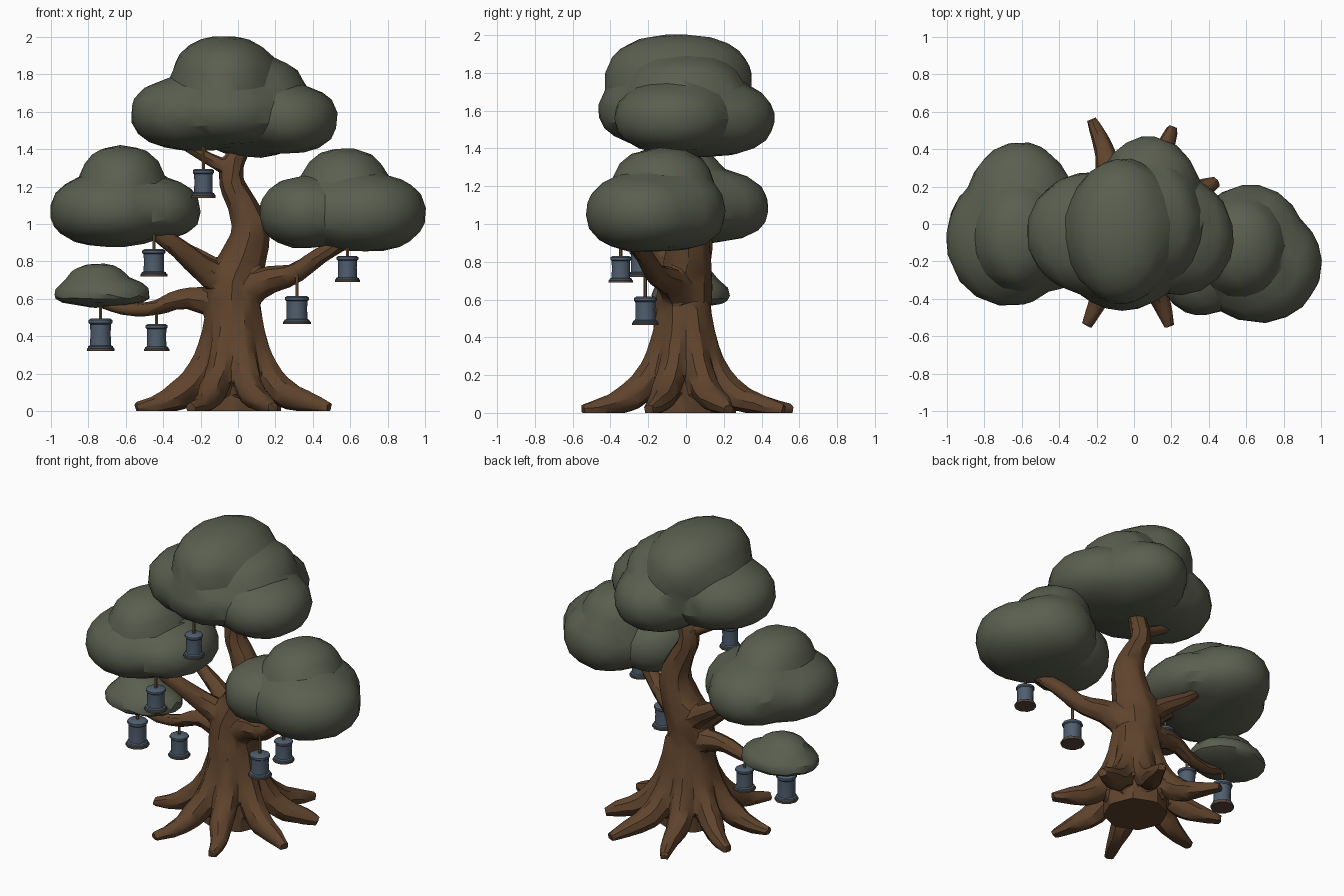
import bpy, bmesh, math
from mathutils import Matrix, Vector

if "Cube" in bpy.data.objects:
    bpy.data.objects.remove(bpy.data.objects["Cube"])


def material(name, rgb):
    m = bpy.data.materials.new(name)
    m.diffuse_color = (*rgb, 1)
    m.use_nodes = True
    m.node_tree.nodes["Principled BSDF"].inputs["Base Color"].default_value = m.diffuse_color
    return m


BARK = material("bark brown", (0.116, 0.057, 0.026))
LEAF = material("dull leaf green", (0.103, 0.113, 0.078))
BLUE = material("lantern slate blue", (0.08, 0.112, 0.155))
BASE = material("lantern base brown", (0.10, 0.062, 0.042))
ROPE = material("rope tan", (0.17, 0.10, 0.045))


def add_mesh(name, bm, mats):
    me = bpy.data.meshes.new(name)
    bm.to_mesh(me)
    bm.free()
    ob = bpy.data.objects.new(name, me)
    bpy.context.collection.objects.link(ob)
    for m in mats:
        me.materials.append(m)
    return ob


def select(ob):
    bpy.ops.object.select_all(action='DESELECT')
    ob.select_set(True)
    bpy.context.view_layer.objects.active = ob


def fuse(ob, voxel, faces, smooth):
    """Merge overlapping volumes into one skin, then reduce it to facets."""
    select(ob)
    r = ob.modifiers.new("fuse", 'REMESH')
    r.mode, r.voxel_size = 'VOXEL', voxel
    s = ob.modifiers.new("soften", 'SMOOTH')
    s.iterations, s.factor = smooth, 0.5
    bpy.ops.object.modifier_apply(modifier="fuse")
    bpy.ops.object.modifier_apply(modifier="soften")
    tris = sum(len(p.vertices) - 2 for p in ob.data.polygons)
    d = ob.modifiers.new("facets", 'DECIMATE')
    d.ratio = min(1, faces / max(tris, 1))
    bpy.ops.object.modifier_apply(modifier="facets")


# ---------- trunk, roots and branches: paths of (x, y, z, radius) ----------
paths = [
    # trunk
    [(-.02, -.01, -.03, .2), (-.02, -.01, .1, .2), (-.02, -.01, .28, .168), (-.03, -.02, .5, .152),
     (-.025, 0, .68, .145), (.03, .01, .82, .125), (.065, .02, .97, .102), (.02, .02, 1.11, .08),
     (-.035, .02, 1.23, .068), (-.02, .02, 1.34, .06), (.06, .03, 1.46, .045)],
    # top fork
    [(-.03, .01, 1.29, .045), (-.14, .0, 1.34, .036), (-.28, -.01, 1.42, .03)],
    # lower left branch
    [(-.04, 0, .56, .09), (-.18, .02, .59, .075), (-.30, .02, .60, .055), (-.45, .0, .55, .042),
     (-.60, -.02, .545, .036), (-.74, -.01, .58, .028)],
    # upper left branches, front and back
    [(-.03, -.01, .66, .10), (-.2, -.08, .77, .07), (-.33, -.15, .88, .055), (-.45, -.19, .965, .045),
     (-.55, -.18, 1.06, .035)],
    [(-.03, .02, .68, .09), (-.18, .07, .79, .06), (-.32, .1, .88, .045), (-.44, .1, .98, .03)],
    # right branch
    [(0, -.01, .60, .11), (.14, -.08, .69, .08), (.30, -.16, .735, .058), (.44, -.22, .83, .048),
     (.55, -.27, .89, .04), (.68, -.26, .95, .03)],
]
for ang, reach in [(27, .50), (68, .56), (112, .605), (153, .55), (192, .56),
                   (245, .60), (289, .58), (338, .53)]:
    c, s = math.cos(math.radians(ang)), math.sin(math.radians(ang))
    paths.append([(c * d - .02, s * d - .01, z, r) for d, z, r in
                  ((.08, .56, .07), (.12, .36, .075), (.195, .195, .078), (.295, .095, .078))]
                 + [(c * .42, s * .42, .045, .056), (c * reach, s * reach, .016, .032)])

cu = bpy.data.curves.new("trunk", 'CURVE')
cu.dimensions = '3D'
cu.bevel_depth, cu.bevel_resolution = 1, 2
cu.resolution_u, cu.use_fill_caps = 6, True
for path in paths:
    sp = cu.splines.new('BEZIER')
    sp.bezier_points.add(len(path) - 1)
    for bp, (x, y, z, r) in zip(sp.bezier_points, path):
        bp.co, bp.radius = (x, y, z), r
        bp.handle_left_type = bp.handle_right_type = 'AUTO'
tree = bpy.data.objects.new("trunk", cu)
bpy.context.collection.objects.link(tree)
select(tree)
bpy.ops.object.convert(target='MESH')
tree = bpy.context.view_layer.objects.active
tree.name = "trunk_roots_and_branches"
fuse(tree, .012, 2400, 5)
# flat underside on the ground
bm = bmesh.new()
bm.from_mesh(tree.data)
bmesh.ops.bisect_plane(bm, geom=bm.verts[:] + bm.edges[:] + bm.faces[:], plane_co=(0, 0, 0),
                       plane_no=(0, 0, 1), clear_inner=True)
bmesh.ops.holes_fill(bm, edges=[e for e in bm.edges if e.is_boundary], sides=0)
bmesh.ops.recalc_face_normals(bm, faces=bm.faces[:])
bm.to_mesh(tree.data)
bm.free()
tree.data.materials.clear()
tree.data.materials.append(BARK)
select(tree)
bpy.ops.object.shade_smooth_by_angle(angle=math.radians(30))


# ---------- foliage: fused plump ellipsoids (centre, radii, underside squash) ----------
def canopy(name, blobs, faces, power=2.3):
    bm = bmesh.new()
    for (x, y, z), (rx, ry, rz), under in blobs:
        vs = bmesh.ops.create_icosphere(bm, subdivisions=4, radius=1)['verts']
        for v in vs:
            # plumper than a sphere in section, round in plan
            h = math.hypot(v.co.x, v.co.y)
            n = v.co / (h ** power + abs(v.co.z) ** power) ** (1 / power)
            k = rz if n.z > 0 else rz * under
            v.co = Vector((x + n.x * rx, y + n.y * ry, z + n.z * k))
    ob = add_mesh(name, bm, [LEAF])
    fuse(ob, .02, faces, 5)
    ob.data.materials.clear()
    ob.data.materials.append(LEAF)
    select(ob)
    bpy.ops.object.shade_smooth_by_angle(angle=math.radians(25))


canopy("top_canopy", [
    ((-.07, -.04, 1.76), (.285, .39, .245), 1),
    ((.13, .0, 1.69), (.23, .31, .20), 1),
    ((-.22, -.05, 1.59), (.355, .33, .20), 1),
    ((-.06, -.12, 1.60), (.34, .345, .19), 1),
    ((.25, -.07, 1.56), (.285, .31, .185), 1),
    ((.08, .10, 1.56), (.29, .37, .205), 1)], 560)
canopy("left_canopy", [
    ((-.67, -.08, 1.07), (.335, .36, .2), .97),
    ((-.61, .09, 1.08), (.29, .35, .215), .85),
    ((-.45, -.04, 1.06), (.25, .32, .19), .75),
    ((-.62, -.07, 1.2), (.23, .285, .22), 1)], 420)
canopy("right_canopy", [
    ((.67, -.21, 1.06), (.335, .32, .21), 1),
    ((.62, -.07, 1.07), (.29, .28, .21), 1),
    ((.36, -.21, 1.06), (.245, .28, .19), 1),
    ((.57, -.12, 1.19), (.235, .27, .215), 1)], 420)
canopy("small_left_canopy", [
    ((-.725, .025, .615), (.26, .21, .11), .5),
    ((-.75, .025, .67), (.17, .145, .12), 1)], 200)


# ---------- hanging lanterns: lathe profile (radius, height 0..1) ----------
def lantern(i, x, y, z, h, top, scale):
    prof = [(0, 0), (.072, 0), (.072, .08), (.067, .1), (.065, .15), (.055, .18), (.053, .55),
            (.055, .82), (.062, .86), (.062, .95), (.05, 1), (0, 1)]
    n = 10
    bm = bmesh.new()
    rings = [[bm.verts.new((x + r * scale * math.cos(math.tau * k / n),
                            y + r * scale * math.sin(math.tau * k / n), z + t * h))
              for k in range(n)] if r else [bm.verts.new((x, y, z + t * h))] for r, t in prof]
    for j, (a, b) in enumerate(zip(rings, rings[1:])):
        for k in range(n):
            q = (k + 1) % n
            if len(a) == 1:
                vs = (a[0], b[q], b[k])
            elif len(b) == 1:
                vs = (a[k], a[q], b[0])
            else:
                vs = (a[k], a[q], b[q], b[k])
            bm.faces.new(vs).material_index = 1 if j < 2 else 0
    bmesh.ops.recalc_face_normals(bm, faces=bm.faces[:])
    ob = add_mesh(f"lantern_{i}", bm, [BLUE, BASE])
    select(ob)
    bpy.ops.object.shade_smooth_by_angle(angle=math.radians(40))
    # rope
    bm = bmesh.new()
    zb = z + h - .01
    bmesh.ops.create_cone(bm, cap_ends=True, segments=6, radius1=.009, radius2=.009, depth=top - zb,
                          matrix=Matrix.Translation((x, y, (top + zb) / 2)))
    add_mesh(f"rope_{i}", bm, [ROPE])


for i, spec in enumerate([
        (-.185, -.21, 1.14, .155, 1.43, .91), (-.45, -.24, .72, .145, .96, 1),
        (-.735, -.03, .32, .175, .57, 1.02), (-.435, -.01, .32, .145, .55, .95),
        (.315, -.215, .465, .15, .73, 1.03), (.585, -.345, .69, .14, .92, .94)]):
    lantern(i + 1, *spec)
